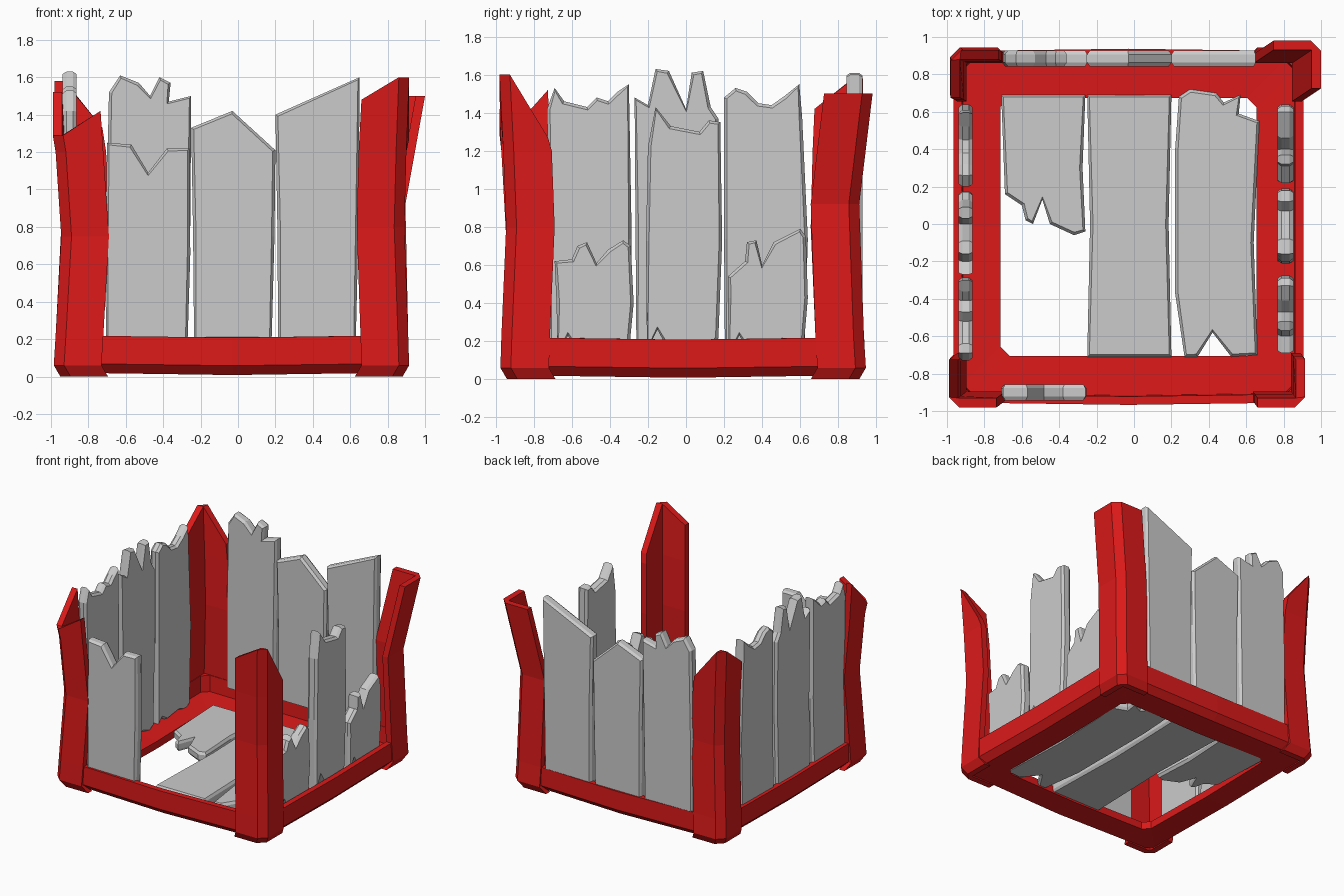
import bpy, bmesh
from mathutils import Matrix, Vector

red = bpy.data.materials.new("red_paint")
red.diffuse_color = (0.72, 0.01, 0.01, 1)


def finish(name, bm, mat=None):
    bmesh.ops.recalc_face_normals(bm, faces=bm.faces)
    me = bpy.data.meshes.new(name)
    bm.to_mesh(me)
    bm.free()
    ob = bpy.data.objects.new(name, me)
    bpy.context.collection.objects.link(ob)
    if mat:
        me.materials.append(mat)
    return ob


def bridge(bm, a, b):
    n = len(a)
    for i in range(n):
        bm.faces.new((a[i], a[(i + 1) % n], b[(i + 1) % n], b[i]))


# Base frame: L-section swept around a slightly bowed, chamfered square
X0, X1, Y0, Y1 = -0.965, 0.905, -0.955, 0.925
section = [(0, 0.07), (0, 0.22), (0.045, 0.22), (0.05, 0.09),
           (0.25, 0.08), (0.25, 0.02), (0.05, 0.02)]
bm = bmesh.new()
rings = []
for d, z in section:
    x0, x1, y0, y1 = X0 + d, X1 - d, Y0 + d, Y1 - d
    xm, ym, c, b = (x0 + x1) / 2, (y0 + y1) / 2, 0.05, 0.012
    if d > 0.2:
        b = 0
    pts = [(x0 + c, y0), (xm, y0 - b), (x1 - c, y0), (x1, y0 + c), (x1, ym), (x1, y1 - c),
           (x1 - c, y1), (xm, y1 + b), (x0 + c, y1), (x0, y1 - c), (x0, ym), (x0, y0 + c)]
    rings.append([bm.verts.new((x, y, z - (0.012 if i % 3 == 1 else 0)))
                  for i, (x, y) in enumerate(pts)])
for i in range(len(rings)):
    bridge(bm, rings[i], rings[(i + 1) % len(rings)])
finish("base_frame", bm, red)


# Corner posts: angle-iron loft with a broken top
def post(name, sx, sy, levels, tops):
    w, t, c = 0.255, 0.05, 0.055
    zx, zc, zy = tops
    sec = [(w, 0, zx), (c, 0, zc), (0, c, zc), (0, w, zy), (t, w, zy), (t, t, zc), (w, t, zx)]
    bm = bmesh.new()
    loops = []
    for k, (x, y, z) in enumerate(levels):
        last = k == len(levels) - 1
        loops.append([bm.verts.new((x - sx * a, y - sy * b, h if last else z)) for a, b, h in sec])
    for a, b in zip(loops, loops[1:]):
        bridge(bm, a, b)
    for l in (loops[0], loops[-1]):
        for q in ((0, 1, 5, 6), (1, 2, 5), (2, 3, 4, 5)):
            bm.faces.new([l[i] for i in q])
    finish(name, bm, red)


post("front_left_post", -1, -1, [(-0.95, -0.94, 0.0), (-0.985, -0.975, 0.06), (-0.975, -0.97, 0.22),
     (-0.945, -0.945, 0.75), (-0.975, -0.97, 1.2), (-0.99, -0.98, 1.4)], (1.42, 1.29, 1.52))
post("front_right_post", 1, -1, [(0.88, -0.94, 0.0), (0.915, -0.975, 0.06), (0.91, -0.97, 0.22),
     (0.89, -0.945, 0.8), (0.90, -0.96, 1.2), (0.915, -0.98, 1.4)], (1.48, 1.6, 1.27))
post("back_right_post", 1, 1, [(0.88, 0.91, 0.0), (0.915, 0.945, 0.06), (0.91, 0.935, 0.22),
     (0.895, 0.91, 0.92), (1.0, 0.98, 1.5)], (1.5, 1.5, 1.5))
post("back_left_post", -1, 1, [(-0.95, 0.91, 0.0), (-0.985, 0.945, 0.06), (-0.975, 0.935, 0.22),
     (-0.945, 0.91, 0.8), (-0.96, 0.92, 1.2), (-0.98, 0.93, 1.4)], (1.33, 1.58, 1.42))


# Planks: outline in (u, v), extruded along n, with bevelled caps
def plank(name, outline, axis, pos, thick=0.085, bev=0.02):
    u, v, n = {"x": ((0, 1, 0), (0, 0, 1), (1, 0, 0)),
               "y": ((1, 0, 0), (0, 0, 1), (0, 1, 0)),
               "z": ((1, 0, 0), (0, 1, 0), (0, 0, 1))}[axis]
    u, v, n = Vector(u), Vector(v), Vector(n)
    core = thick - 2 * bev
    bm = bmesh.new()
    loops = [[bm.verts.new(u * a + v * b + n * (pos + s * core / 2)) for a, b in outline]
             for s in (-1, 1)]
    caps = [bm.faces.new(l) for l in loops]
    bridge(bm, *loops)
    bmesh.ops.recalc_face_normals(bm, faces=bm.faces)
    bmesh.ops.inset_individual(bm, faces=caps, thickness=bev * 0.8, depth=bev)
    finish(name, bm)


def wall_plank(name, axis, pos, a, b, z0, top, jag=0.0, thick=0.085):
    m = (a + b) / 2
    bottom = [(a + 0.015, z0), (b - 0.015, z0)]
    if jag:
        bottom = [(a + 0.015, z0), (a + 0.07, z0 + jag), (a + 0.13, z0), (m + 0.06, z0 + 0.02),
                  (b - 0.08, z0 - 0.01), (b - 0.02, z0 + jag * 0.6)]
    zt = max(z for _, z in top)
    right = [(b, z0 + (zt - z0) * 0.45)]
    left = [(a + 0.01, z0 + (zt - z0) * 0.45)]
    plank(name, bottom + right + top[::-1] + left, axis, pos, thick)


# Left wall
wall_plank("left_plank_front", "x", -0.9, -0.73, -0.285, 0.07,
           [(-0.73, 1.42), (-0.69, 1.53), (-0.64, 1.46), (-0.52, 1.43), (-0.47, 1.48),
            (-0.41, 1.46), (-0.36, 1.51), (-0.3, 1.55)], 0.04, 0.075)
wall_plank("left_plank_middle", "x", -0.9, -0.275, 0.175, 0.07,
           [(-0.27, 1.48), (-0.2, 1.44), (-0.16, 1.63), (-0.09, 1.62), (0.0, 1.42),
            (0.03, 1.61), (0.09, 1.62), (0.13, 1.43), (0.17, 1.37)], 0.04, 0.075)
wall_plank("left_plank_back", "x", -0.9, 0.19, 0.64, 0.07,
           [(0.2, 1.48), (0.26, 1.53), (0.32, 1.51), (0.38, 1.45), (0.45, 1.44),
            (0.52, 1.49), (0.595, 1.55), (0.61, 1.38)], 0.04, 0.075)
# Right wall
wall_plank("right_plank_front", "x", 0.81, -0.69, -0.275, 0.13,
           [(-0.69, 0.62), (-0.6, 0.63), (-0.57, 0.7), (-0.52, 0.72), (-0.47, 0.61),
            (-0.41, 0.68), (-0.33, 0.73), (-0.29, 0.7)], 0.1)
wall_plank("right_plank_middle", "x", 0.81, -0.22, 0.19, 0.15,
           [(-0.2, 1.22), (-0.16, 1.43), (-0.08, 1.33), (0.07, 1.3), (0.12, 1.36), (0.18, 1.35)], 0.11)
wall_plank("right_plank_back", "x", 0.81, 0.21, 0.64, 0.13,
           [(0.22, 0.54), (0.31, 0.62), (0.32, 0.72), (0.37, 0.73), (0.4, 0.6),
            (0.46, 0.72), (0.6, 0.79), (0.63, 0.75)], 0.1)
# Back wall
wall_plank("back_plank_left", "y", 0.885, -0.715, -0.255, 0.17,
           [(-0.69, 1.52), (-0.63, 1.61), (-0.53, 1.57), (-0.47, 1.5), (-0.42, 1.6),
            (-0.36, 1.57), (-0.37, 1.47), (-0.25, 1.5)])
wall_plank("back_plank_middle", "y", 0.885, -0.25, 0.195, 0.2,
           [(-0.25, 1.33), (-0.03, 1.42), (0.2, 1.21)])
wall_plank("back_plank_right", "y", 0.885, 0.2, 0.645, 0.2, [(0.2, 1.4), (0.65, 1.6)])
# Front wall, one plank left
wall_plank("front_plank", "y", -0.9, -0.72, -0.255, 0.17,
           [(-0.7, 1.25), (-0.57, 1.24), (-0.48, 1.09), (-0.38, 1.22), (-0.26, 1.22)])
# Floor
plank("floor_plank_left", [(-0.71, 0.69), (-0.69, 0.16), (-0.6, 0.1), (-0.58, 0.02), (-0.54, 0.0),
      (-0.49, 0.13), (-0.45, 0.0), (-0.32, -0.06), (-0.26, -0.04), (-0.275, 0.3), (-0.26, 0.69)], "z", 0.06, 0.08)
plank("floor_plank_middle", [(-0.25, -0.71), (0.2, -0.71), (0.185, 0.0), (0.2, 0.69), (-0.25, 0.69),
      (-0.235, 0.0)], "z", 0.06, 0.08)
plank("floor_plank_right", [(0.27, -0.71), (0.34, -0.71), (0.42, -0.58), (0.52, -0.71), (0.66, -0.7),
      (0.64, -0.1), (0.67, 0.55), (0.56, 0.59), (0.57, 0.69), (0.48, 0.65), (0.44, 0.7),
      (0.3, 0.72), (0.24, 0.68), (0.22, 0.4), (0.22, -0.37)], "z", 0.06, 0.08)
